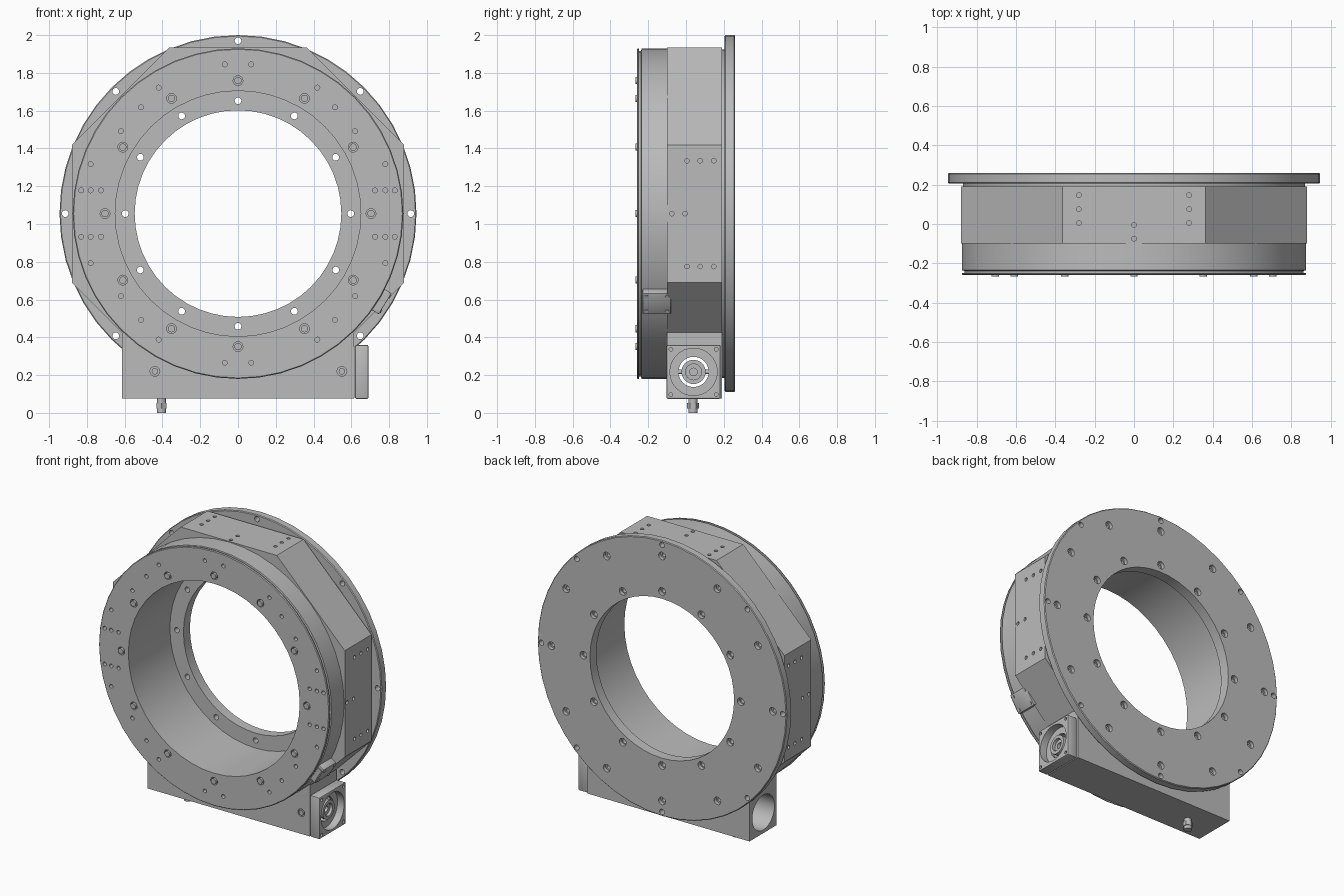
import bpy, bmesh
from math import sin, cos, pi, radians
from mathutils import Matrix, Vector

cube = bpy.data.objects.get("Cube")
if cube:
    bpy.data.objects.remove(cube)

ZC = 1.055            # height of the ring axis
SEG = 48
WORM = (0.04, 0.217)  # y, z of the worm axis

grey = bpy.data.materials.new("machined grey")
grey.use_nodes = True
grey.diffuse_color = (0.5, 0.5, 0.5, 1)
grey.node_tree.nodes["Principled BSDF"].inputs["Base Color"].default_value = (0.5, 0.5, 0.5, 1)


def finish(name, bm):
    bmesh.ops.recalc_face_normals(bm, faces=bm.faces[:])
    me = bpy.data.meshes.new(name)
    bm.to_mesh(me)
    bm.free()
    me.materials.append(grey)
    ob = bpy.data.objects.new(name, me)
    bpy.context.collection.objects.link(ob)
    return ob


def rod(bm, centre, axis, r, length, seg=16):
    """Closed cylinder centred at a point along an axis."""
    rot = Vector(axis).to_track_quat('Z', 'Y').to_matrix().to_4x4()
    bmesh.ops.create_cone(bm, cap_ends=True, segments=seg, radius1=r, radius2=r,
                          depth=length, matrix=Matrix.Translation(centre) @ rot)


def rods(name, items):
    bm = bmesh.new()
    for item in items:
        rod(bm, *item)
    return finish(name, bm)


def lathe(name, profile):
    """Revolve a closed (radius, y) profile around the ring axis."""
    bm = bmesh.new()
    loops = []
    for i in range(SEG):
        a = 2 * pi * i / SEG
        loops.append([bm.verts.new((r * cos(a), y, ZC + r * sin(a))) for r, y in profile])
    n = len(profile)
    for i in range(SEG):
        p, q = loops[i], loops[(i + 1) % SEG]
        for j in range(n):
            k = (j + 1) % n
            bm.faces.new((p[j], p[k], q[k], q[j]))
    return finish(name, bm)


def box(name, size, matrix, bevel=0):
    bm = bmesh.new()
    bmesh.ops.create_cube(bm, size=1, matrix=matrix @ Matrix.Diagonal((*size, 1)))
    if bevel:
        bmesh.ops.bevel(bm, geom=bm.edges[:], offset=bevel, segments=2,
                        affect='EDGES', profile=0.5)
    return finish(name, bm)


def cut(ob, items):
    """Subtract a set of separate cylinders and bake the result."""
    cutter = rods("hole_cutter", items)
    cutter.hide_render = True
    mod = ob.modifiers.new("holes", 'BOOLEAN')
    mod.operation, mod.solver, mod.object = 'DIFFERENCE', 'EXACT', cutter
    bpy.context.view_layer.update()
    baked = bpy.data.meshes.new_from_object(
        ob.evaluated_get(bpy.context.evaluated_depsgraph_get()))
    ob.modifiers.clear()
    ob.data = baked
    bpy.data.objects.remove(cutter)


def circle(radius, y, count):
    return [(radius * cos(2 * pi * i / count), y, ZC + radius * sin(2 * pi * i / count))
            for i in range(count)]


Y = (0, 1, 0)

# Front rotating ring with lip and seal groove
front = lathe("front_ring", [(0.65, -0.26), (0.87, -0.26), (0.875, -0.255), (0.875, -0.25),
                             (0.862, -0.25), (0.862, -0.238), (0.875, -0.235),
                             (0.875, -0.1), (0.65, -0.1)])
bolts = circle(0.704, -0.26, 12)
quarter = [(0.07, 0.79), (0.42, 0.667), (0.513, 0.563), (0.62, 0.437), (0.78, 0.262),
           (0.725, 0.123), (0.78, 0.123), (0.83, 0.123)]
small = [((sx * x, -0.26, ZC + sz * z), Y, 0.013, 0.08)
         for x, z in quarter for sx in (-1, 1) for sz in (-1, 1)]
cut(front, [(c, Y, 0.026, 0.06) for c in bolts] + small)
rods("front_ring_bolts", [((x, -0.25, z), Y, 0.019, 0.034) for x, y, z in bolts])

# Octagonal housing joined with the worm drive block
half = [(0.3645, 0.88), (0.88, 0.3645), (0.88, -0.3645), (0.615, -0.6295), (0.615, -0.98)]
outline = half + [(-x, z) for x, z in reversed(half)]
bm = bmesh.new()
face = bm.faces.new([bm.verts.new((x, -0.1, ZC + z)) for x, z in outline])
ext = bmesh.ops.extrude_face_region(bm, geom=[face])
bmesh.ops.translate(bm, vec=(0, 0.29, 0),
                    verts=[v for v in ext["geom"] if isinstance(v, bmesh.types.BMVert)])
housing = finish("housing", bm)
cut(housing, [((0, 0.04, ZC), Y, 0.65, 1, SEG),
              ((0, WORM[0], WORM[1]), (1, 0, 0), 0.12, 2, 32)])

# Mounting holes on the three outer flats, and access holes on the block
pattern = [(s * 0.28, y) for s in (-1, 1) for y in (0.005, 0.075, 0.147)]
pattern += [(0, -0.075), (0, -0.005)]
flat_holes = []
for t, y in pattern:
    flat_holes.append(((t, y, ZC + 0.88), (0, 0, 1), 0.012, 0.08))
    for s in (-1, 1):
        flat_holes.append(((s * 0.88, y, ZC + t), (1, 0, 0), 0.012, 0.08))
block_screws = [(-0.44, -0.1, 0.22), (0.55, -0.1, 0.22)]
cut(housing, flat_holes + [(c, Y, 0.026, 0.02) for c in block_screws])
rods("block_screws", [((x, -0.094, z), Y, 0.017, 0.016) for x, y, z in block_screws])

# Rear fixed flange with through holes and counterbores
flange = lathe("rear_flange", [(0.547, 0.26), (0.94, 0.26), (0.945, 0.255), (0.945, 0.21),
                               (0.94, 0.205), (0.87, 0.205), (0.87, 0.19), (0.547, 0.19)])
inner, outer = circle(0.597, 0.26, 12), circle(0.84, 0.26, 12)
cut(flange, [(c, Y, 0.026, 0.05) for c in inner + outer])
cut(flange, [(c, Y, 0.018, 0.3) for c in inner + circle(0.915, 0.26, 8)]
    + [(c, Y, 0.015, 0.09) for c in outer])

# Motor adapter on the end of the worm drive
adapter = box("motor_adapter", (0.07, 0.285, 0.285),
              Matrix.Translation((0.655, *WORM)), 0.006)
X = (1, 0, 0)
cut(adapter, [((0.69, *WORM), X, 0.125, 0.1, 32)]
    + [((0.69, WORM[0] + sy * 0.12, WORM[1] + sz * 0.12), X, 0.01, 0.05)
       for sy in (-1, 1) for sz in (-1, 1)])
cut(adapter, [((0.63, *WORM), X, 0.08, 0.1, 32)])

# Adapter gasket spacer, shaft coupling and its cross pins
spacer = box("adapter_spacer", (0.01, 0.27, 0.27), Matrix.Translation((0.617, *WORM)))
cut(spacer, [((0.617, *WORM), X, 0.11, 0.1, 32)])
coupling = rods("shaft_coupling", [((0.58, *WORM), X, 0.064, 0.16, 32)])
cut(coupling, [((0.66, *WORM), X, 0.042, 0.04, 24)])
cut(coupling, [((0.64, *WORM), X, 0.02, 0.06, 16)])
rods("coupling_pins", [((0.625, WORM[0] + s * 0.07, WORM[1]), Y, 0.012, 0.03)
                       for s in (-1, 1)])

# Drain fitting under the block
rods("drain_fitting", [((-0.405, 0.037, 0.012), (0, 0, 1), 0.025, 0.024),
                       ((-0.405, 0.037, 0.038), (0, 0, 1), 0.031, 0.03, 6),
                       ((-0.405, 0.037, 0.065), (0, 0, 1), 0.024, 0.03)])

# Sensor box sitting on the side of the front ring
tilt = Matrix.Translation((0, 0, ZC)) @ Matrix.Rotation(radians(31.5), 4, 'Y')
box("sensor_box", (0.048, 0.15, 0.13), tilt @ Matrix.Translation((0.89, -0.155, 0)), 0.004)
box("sensor_cover", (0.03, 0.008, 0.1), tilt @ Matrix.Translation((0.892, -0.232, 0)))
rods("sensor_screws", [(tilt @ Vector((0.915, y, z)), tilt.to_3x3() @ Vector(X), 0.01, 0.008)
                       for y in (-0.21, -0.1) for z in (-0.045, 0.045)])

# Smooth round walls, keep machined edges sharp
bpy.ops.object.select_all(action='DESELECT')
for ob in bpy.context.collection.objects:
    if ob.type == 'MESH' and ob.data.materials and ob.data.materials[0] == grey:
        ob.select_set(True)
        bpy.context.view_layer.objects.active = ob
bpy.ops.object.shade_smooth_by_angle(angle=radians(30))
